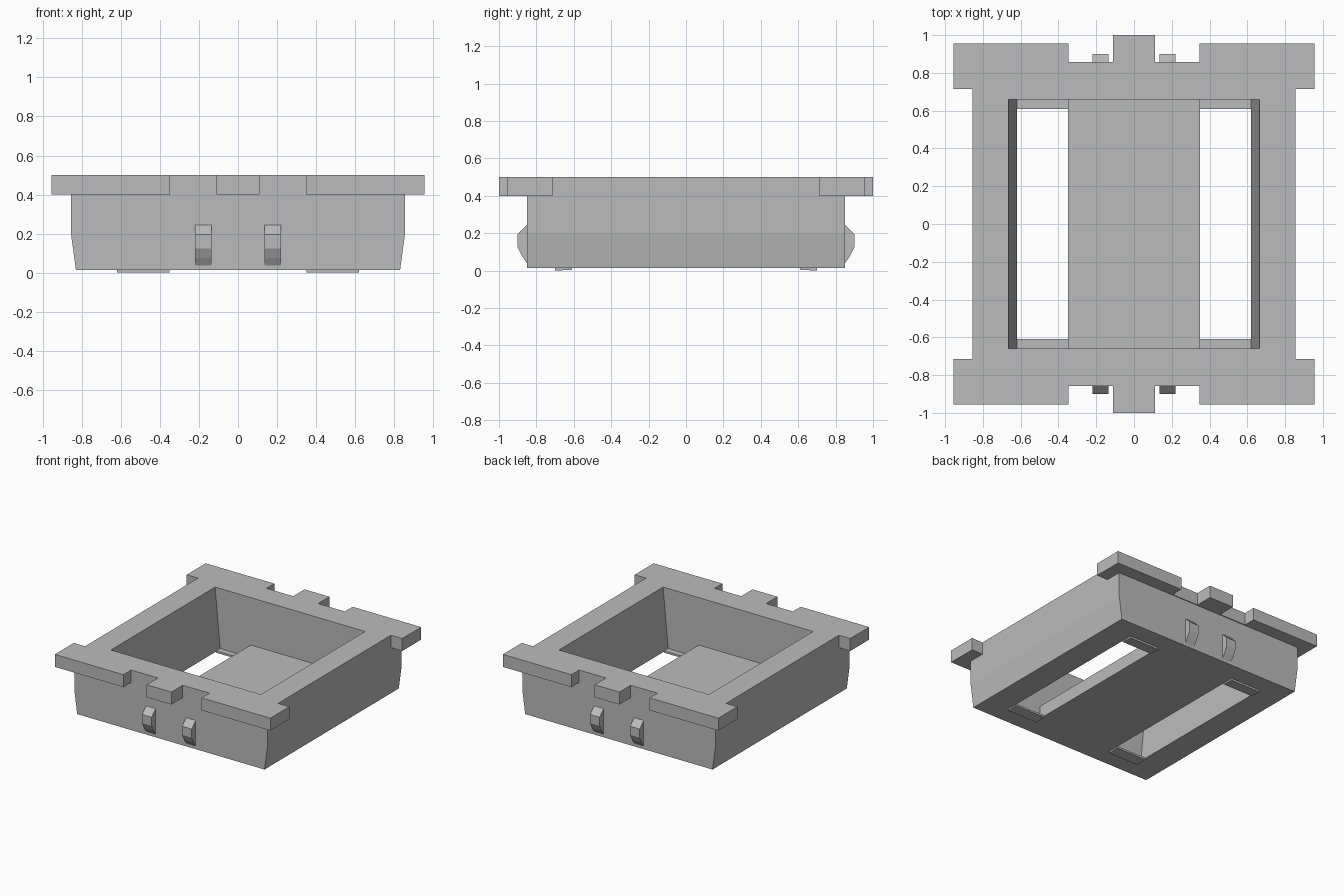
import bpy
import bmesh
from mathutils import Vector

cube = bpy.data.objects.get("Cube")
if cube:
    bpy.data.objects.remove(cube, do_unlink=True)

grey = bpy.data.materials.new("matte grey")
grey.use_nodes = True
grey.diffuse_color = (0.5, 0.5, 0.5, 1)
grey.node_tree.nodes["Principled BSDF"].inputs["Base Color"].default_value = (0.5, 0.5, 0.5, 1)


def prism(name, outline, place, start, end):
    """Extrude a 2D outline; place(a, b, t) maps it and the depth t to 3D."""
    bm = bmesh.new()
    base = [bm.verts.new(place(a, b, start)) for a, b in outline]
    face = bm.faces.new(base)
    top = bmesh.ops.extrude_face_region(bm, geom=[face])["geom"]
    shift = Vector(place(0, 0, end)) - Vector(place(0, 0, start))
    bmesh.ops.translate(bm, vec=shift, verts=[g for g in top if isinstance(g, bmesh.types.BMVert)])
    bmesh.ops.recalc_face_normals(bm, faces=bm.faces)
    mesh = bpy.data.meshes.new(name)
    bm.to_mesh(mesh)
    bm.free()
    mesh.materials.append(grey)
    obj = bpy.data.objects.new(name, mesh)
    bpy.context.collection.objects.link(obj)
    return obj


def along_x(a, b, t):
    return (t, a, b)


def along_y(a, b, t):
    return (a, t, b)


def along_z(a, b, t):
    return (a, b, t)


def mirrored(half):
    """Complete a half outline across its first axis."""
    return half + [(-a, b) for a, b in reversed(half)]


# Tapered tray body
body = prism("tray_body", mirrored([(0.83, 0.015), (0.855, 0.2), (0.855, 0.4)]),
             along_y, -0.85, 0.85)

# Top flange with corner ears and centre tabs
quarter = [(0.855, 0.715), (0.955, 0.715), (0.955, 0.955), (0.347, 0.955),
           (0.347, 0.857), (0.11, 0.857), (0.11, 1.0)]
right_half = [(x, -y) for x, y in reversed(quarter)] + quarter
flange = prism("top_flange", mirrored(right_half), along_z, 0.4, 0.5)

# Sloped cavity with two long floor slots, leaving a raised centre floor
cavity = prism("cavity_cutter",
               mirrored([(0.35, 0.12), (0.35, -0.1), (0.609, -0.1), (0.674, 0.6)]),
               along_y, -0.66, 0.66)
for part in (body, flange):
    cut = part.modifiers.new("cavity", 'BOOLEAN')
    cut.operation = 'DIFFERENCE'
    cut.solver = 'EXACT'
    cut.object = cavity
    bpy.context.view_layer.objects.active = part
    bpy.ops.object.modifier_apply(modifier=cut.name)
bpy.data.objects.remove(cavity, do_unlink=True)

# Thin lips at the slot ends and snap clips on the front and back walls
clip_profile = [(0.845, 0.03), (0.875, 0.075), (0.9, 0.125), (0.9, 0.195), (0.845, 0.25)]
lip_profile = [(0.61, 0.005), (0.7, 0.0), (0.7, 0.02), (0.61, 0.02)]
for end, sy in (("front", -1), ("back", 1)):
    for side, sx in (("left", 1), ("right", -1)):
        prism(f"{end}_{side}_clip", [(y * sy, z) for y, z in clip_profile],
              along_x, 0.135 * sx, 0.22 * sx)
        prism(f"{end}_{side}_slot_lip", [(y * sy, z) for y, z in lip_profile],
              along_x, 0.35 * sx, 0.62 * sx)
